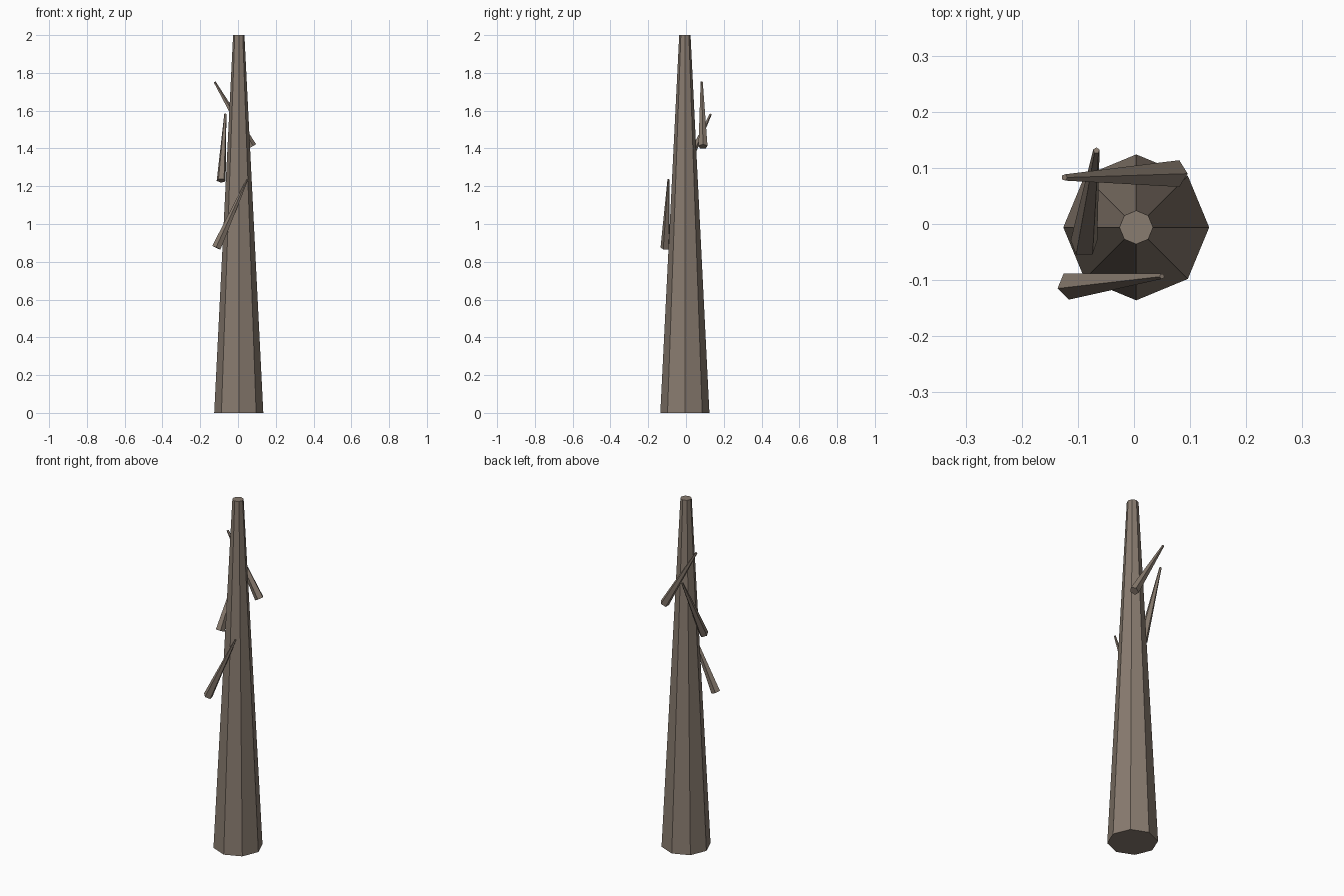
import bpy, bmesh
from math import cos, sin, tau
from mathutils import Vector

if "Cube" in bpy.data.objects:
    bpy.data.objects.remove(bpy.data.objects["Cube"])

bark = bpy.data.materials.new("bark")
bark.diffuse_color = (0.25, 0.20, 0.16, 1)
bark.use_nodes = True
bark.node_tree.nodes["Principled BSDF"].inputs["Base Color"].default_value = bark.diffuse_color


def tapered(name, base, tip, r_base, r_tip, sides, roll):
    """Flat-sided tapered rod; 'roll' points towards the first corner."""
    base, tip, roll = Vector(base), Vector(tip), Vector(roll)
    axis = (tip - base).normalized()
    u = (roll - axis * roll.dot(axis)).normalized()
    v = axis.cross(u)
    bm = bmesh.new()
    rings = []
    for c, r in ((base, r_base), (tip, r_tip)):
        rings.append([bm.verts.new(c + r * (cos(tau * i / sides) * u + sin(tau * i / sides) * v))
                      for i in range(sides)])
    low, high = rings
    for i in range(sides):
        j = (i + 1) % sides
        bm.faces.new((low[i], low[j], high[j], high[i]))
    bm.faces.new(low[::-1])
    bm.faces.new(high)
    mesh = bpy.data.meshes.new(name)
    bm.to_mesh(mesh)
    bm.free()
    mesh.materials.append(bark)
    obj = bpy.data.objects.new(name, mesh)
    bpy.context.collection.objects.link(obj)
    return obj


# Trunk
tapered("trunk", (0.004, -0.006, 0), (0.004, -0.006, 2), 0.13, 0.03, 8, (1, 0, 0))

# Branches: thick end low, thin end high
tapered("back_branch", (0.074, 0.09, 1.41), (-0.124, 0.083, 1.752), 0.025, 0.006, 5, (1, 0, 0))
tapered("left_branch", (-0.089, -0.036, 1.23), (-0.067, 0.131, 1.583), 0.025, 0.006, 5, (0, 1, 0))
tapered("front_branch", (-0.114, -0.11, 0.874), (0.05, -0.093, 1.236), 0.025, 0.005, 5, (-1, -0.2, 0))
